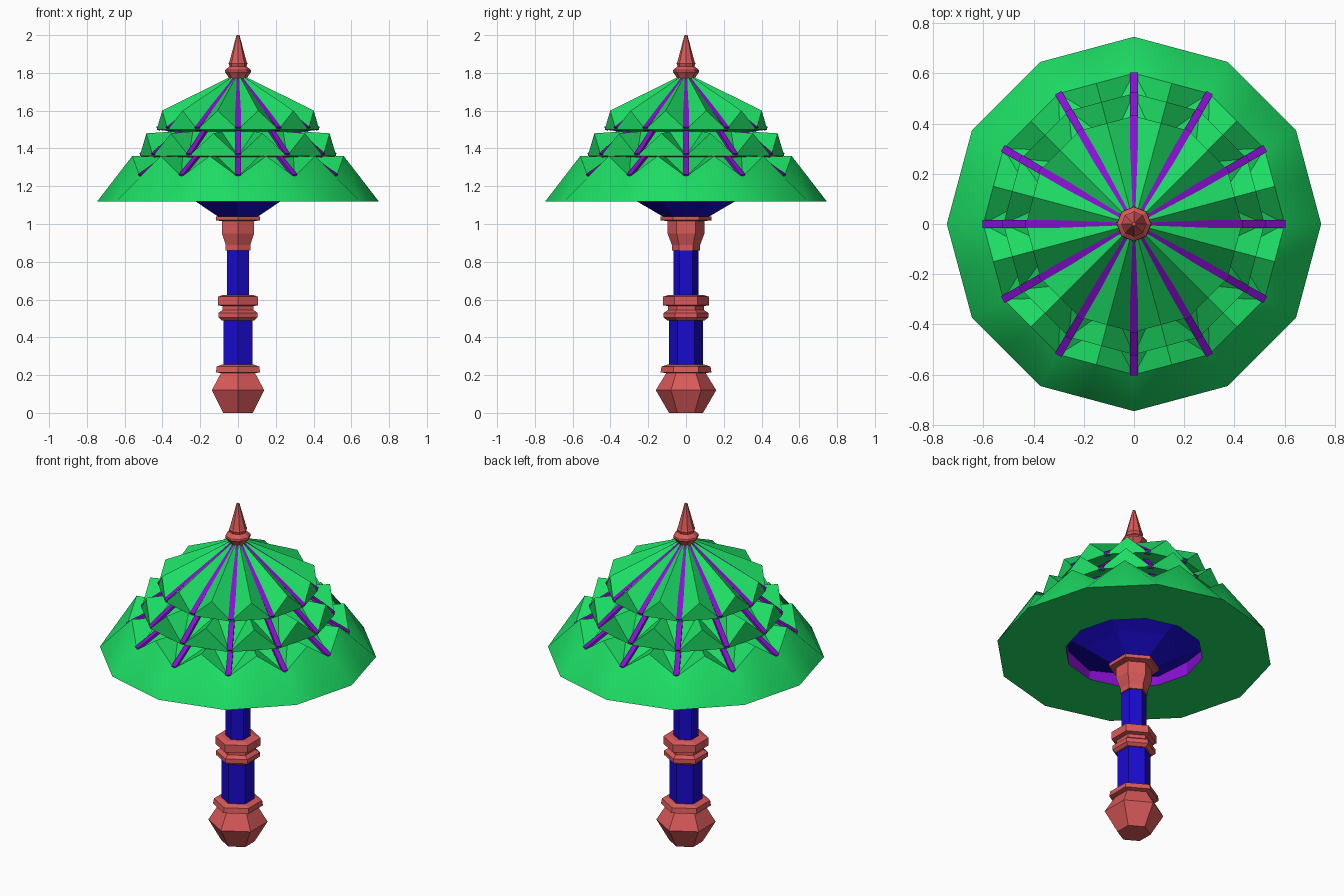
import bpy, math
from mathutils import Vector

if "Cube" in bpy.data.objects:
    bpy.data.objects.remove(bpy.data.objects["Cube"])


def material(name, rgb):
    m = bpy.data.materials.new(name)
    m.diffuse_color = (*rgb, 1)
    m.use_nodes = True
    m.node_tree.nodes["Principled BSDF"].inputs["Base Color"].default_value = m.diffuse_color
    return m


GREEN = material("green", (0.012, 0.72, 0.127))
RED = material("red", (0.70, 0.10, 0.10))
BLUE = material("blue", (0.010, 0.003, 0.62))
PURPLE = material("purple", (0.25, 0.005, 0.66))


def make(name, verts, faces, mat):
    me = bpy.data.meshes.new(name)
    me.from_pydata(verts, [], faces)
    me.materials.append(mat)
    ob = bpy.data.objects.new(name, me)
    bpy.context.collection.objects.link(ob)
    return ob


def rings(name, profiles, n, mat, caps=True, start=90):
    """Lathe n sides; alternating profiles are used on successive angles."""
    rows = len(profiles[0])
    verts = []
    for j in range(rows):
        for i in range(n):
            r, z = profiles[i % len(profiles)][j]
            a = math.radians(start) + math.tau * i / n
            verts.append((r * math.cos(a), r * math.sin(a), z))
    faces = []
    for j in range(rows - 1):
        for i in range(n):
            k = (i + 1) % n
            a, b, c, d = j * n + i, j * n + k, (j + 1) * n + k, (j + 1) * n + i
            if len(profiles) == 1:
                faces.append((a, b, c, d))
            elif i % 2:
                faces += [(a, b, d), (b, c, d)]
            else:
                faces += [(a, b, c), (a, c, d)]
    if caps:
        faces.append(tuple(reversed(range(n))))
        faces.append(tuple(range((rows - 1) * n, rows * n)))
    return make(name, verts, faces, mat)


# Handle: hexagonal turned parts
rings("pommel", [[(.09, 0), (.16, .12), (.105, .21), (.135, .215),
                  (.13, .245), (.10, .255)]], 6, RED)
rings("lower_shaft", [[(.09, .25), (.09, .50)]], 6, BLUE)
rings("middle_collar", [[(.10, .49), (.118, .505), (.118, .53), (.095, .545),
                         (.095, .565), (.122, .57), (.122, .615),
                         (.09, .625)]], 6, RED)
rings("upper_shaft", [[(.067, .62), (.067, .88)]], 6, BLUE)
rings("top_collar", [[(.075, .86), (.075, .89), (.098, .95), (.098, 1.015),
                      (.136, 1.02), (.136, 1.04)]], 6, RED)

# Blue bowl under the canopy and purple ring around it
rings("bowl", [[(.12, 1.038), (.26, 1.12), (.43, 1.20)]], 6, BLUE, caps=False)
rings("inner_ring", [[(.372, 1.20), (.372, 1.12)]], 12, PURPLE, caps=False)

# Canopy: three pleated tiers with toothed, undercut rims, then a flared skirt
C15 = math.cos(math.radians(15))
valley = [(.372, 1.12), (.745, 1.12), (.60, 1.25), (.43, 1.355), (.52, 1.359),
          (.52, 1.36), (.35, 1.49), (.43, 1.499), (.43, 1.50), (.03, 1.765)]
ridge = [(.372 * C15, 1.12), (.745 * C15, 1.12), (.60 * C15, 1.36), (.43 * C15, 1.355),
         (.52 * C15, 1.359), (.52 * C15, 1.48), (.35 * C15, 1.49),
         (.43 * C15, 1.499), (.43 * C15, 1.60), (.03, 1.785)]
canopy = rings("canopy", [valley, ridge], 24, GREEN, caps=False)
for p in canopy.data.polygons[48:96]:  # skirt only
    p.use_smooth = True

# Ribs lying in the valleys, one length per tier
quad = [(0, 1, 2, 3), (7, 6, 5, 4), (0, 4, 5, 1), (1, 5, 6, 2), (2, 6, 7, 3), (3, 7, 4, 0)]
w, h = .015, Vector((.008, 0, .010))
spans = {"upper": ((.04, 1.76), (.425, 1.503)), "middle": ((.35, 1.49), (.515, 1.363)),
         "lower": ((.42, 1.362), (.595, 1.253))}
for tier, ends in spans.items():
    for i in range(12):
        ob = make(f"{tier}_rib_{i + 1}",
                  [Vector((r, 0, z)) + h * s + Vector((0, t * w, 0)) for r, z in ends
                   for s, t in ((-1, -1), (-1, 1), (1, 1), (1, -1))], quad, PURPLE)
        ob.rotation_euler.z = math.tau * i / 12

# Finial
rings("finial", [[(.04, 1.76), (.055, 1.785), (.07, 1.805), (.068, 1.815),
                  (.045, 1.835), (.05, 1.85), (.045, 1.86), (.008, 2.0)]], 8, RED)
